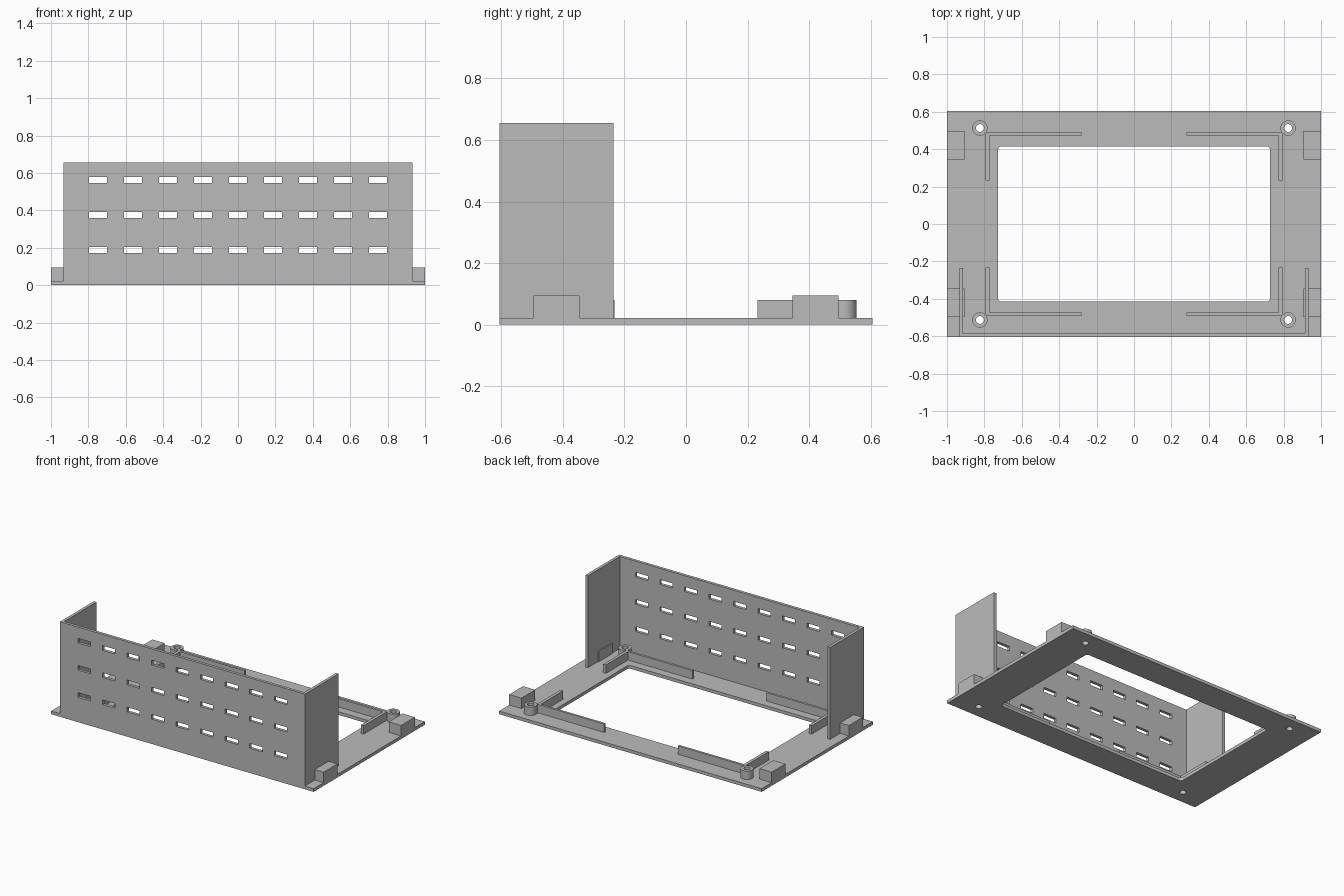
import bpy, bmesh, math
from mathutils import Matrix, Vector

cube = bpy.data.objects.get("Cube")
if cube:
    bpy.data.objects.remove(cube, do_unlink=True)

grey = bpy.data.materials.new("plain grey")
grey.use_nodes = True
grey.diffuse_color = (0.5, 0.5, 0.5, 1)
grey.node_tree.nodes["Principled BSDF"].inputs["Base Color"].default_value = grey.diffuse_color

HALF_Y, FLOOR, TOP = 0.605, 0.022, 0.655
WALL_X, WALL_BACK, THICK = 0.933, -0.236, 0.02
RIB_TOP, BLOCK_TOP = 0.08, 0.094
POST_X, POST_Y = 0.824, 0.513
SIDES = (-1, 1)
CORNERS = [(sx, sy) for sx in SIDES for sy in SIDES]


def add_box(bm, a, b):
    """Box between two opposite corners, in any order."""
    a, b = Vector(a), Vector(b)
    size = [abs(d) for d in b - a]
    m = Matrix.Translation((a + b) / 2) @ Matrix.Diagonal((*size, 1))
    return bmesh.ops.create_cube(bm, size=1, matrix=m)["verts"]


def add_cylinder(bm, x, y, radius, z0, z1):
    bmesh.ops.create_cone(bm, cap_ends=True, segments=40, radius1=radius, radius2=radius,
                          depth=z1 - z0, matrix=Matrix.Translation((x, y, (z0 + z1) / 2)))


def finish(bm, name):
    mesh = bpy.data.meshes.new(name)
    bm.to_mesh(mesh)
    bm.free()
    mesh.materials.append(grey)
    obj = bpy.data.objects.new(name, mesh)
    bpy.context.collection.objects.link(obj)
    return obj


def box(name, a, b):
    bm = bmesh.new()
    add_box(bm, a, b)
    return finish(bm, name)


def cut(obj, cutter):
    mod = obj.modifiers.new("cut", "BOOLEAN")
    mod.operation, mod.solver, mod.object = "DIFFERENCE", "EXACT", cutter
    bpy.context.view_layer.objects.active = obj
    bpy.ops.object.modifier_apply(modifier=mod.name)


def smooth(obj):
    bpy.ops.object.select_all(action="DESELECT")
    obj.select_set(True)
    bpy.context.view_layer.objects.active = obj
    bpy.ops.object.shade_smooth_by_angle(angle=math.radians(30))


# Cutters: rounded window, screw holes, vent slots
bm = bmesh.new()
add_box(bm, (-0.728, -0.415, -0.1), (0.728, 0.415, 0.1))
upright = [e for e in bm.edges if abs(e.verts[0].co.z - e.verts[1].co.z) > 0.1]
bmesh.ops.bevel(bm, geom=upright, offset=0.02, segments=6, profile=0.5, affect="EDGES")
window_cutter = finish(bm, "window_cutter")

bm = bmesh.new()
for sx, sy in CORNERS:
    add_cylinder(bm, sx * POST_X, sy * POST_Y, 0.021, -0.1, 0.2)
hole_cutter = finish(bm, "hole_cutter")

bm = bmesh.new()
for row in range(1, 4):
    for col in range(-4, 5):
        x, z = col * 0.187, row * 0.187
        add_box(bm, (x - 0.048, -0.7, z - 0.016), (x + 0.048, -0.5, z + 0.016))
slot_cutter = finish(bm, "slot_cutter")

# Base frame
frame = box("base_frame", (-1, -HALF_Y, 0), (1, HALF_Y, FLOOR))
cut(frame, window_cutter)
cut(frame, hole_cutter)
smooth(frame)

# Vented front wall and its two side walls
front_wall = box("front_wall", (-WALL_X, -HALF_Y, FLOOR), (WALL_X, -HALF_Y + THICK, TOP))
cut(front_wall, slot_cutter)
for s, side in zip(SIDES, ("right", "left")):
    box(side + "_wall", (s * WALL_X, -HALF_Y + THICK, FLOOR),
        (s * (WALL_X - THICK), WALL_BACK, TOP))

# Corner details: screw post, angled locating ribs, edge block
for sx, sy in CORNERS:
    corner = ("front" if sy < 0 else "back") + ("_right" if sx < 0 else "_left")
    bm = bmesh.new()
    add_cylinder(bm, sx * POST_X, sy * POST_Y, 0.041, FLOOR, RIB_TOP)
    post = finish(bm, corner + "_screw_post")
    cut(post, hole_cutter)
    smooth(post)
    box(corner + "_long_rib", (sx * 0.794, sy * 0.489, FLOOR), (sx * 0.281, sy * 0.473, RIB_TOP))
    box(corner + "_short_rib", (sx * 0.794, sy * 0.473, FLOOR), (sx * 0.773, sy * 0.233, RIB_TOP))
    box(corner + "_block", (sx, sy * 0.496, FLOOR), (sx * 0.907, sy * 0.346, BLOCK_TOP))

for cutter in (window_cutter, hole_cutter, slot_cutter):
    bpy.data.objects.remove(cutter, do_unlink=True)
